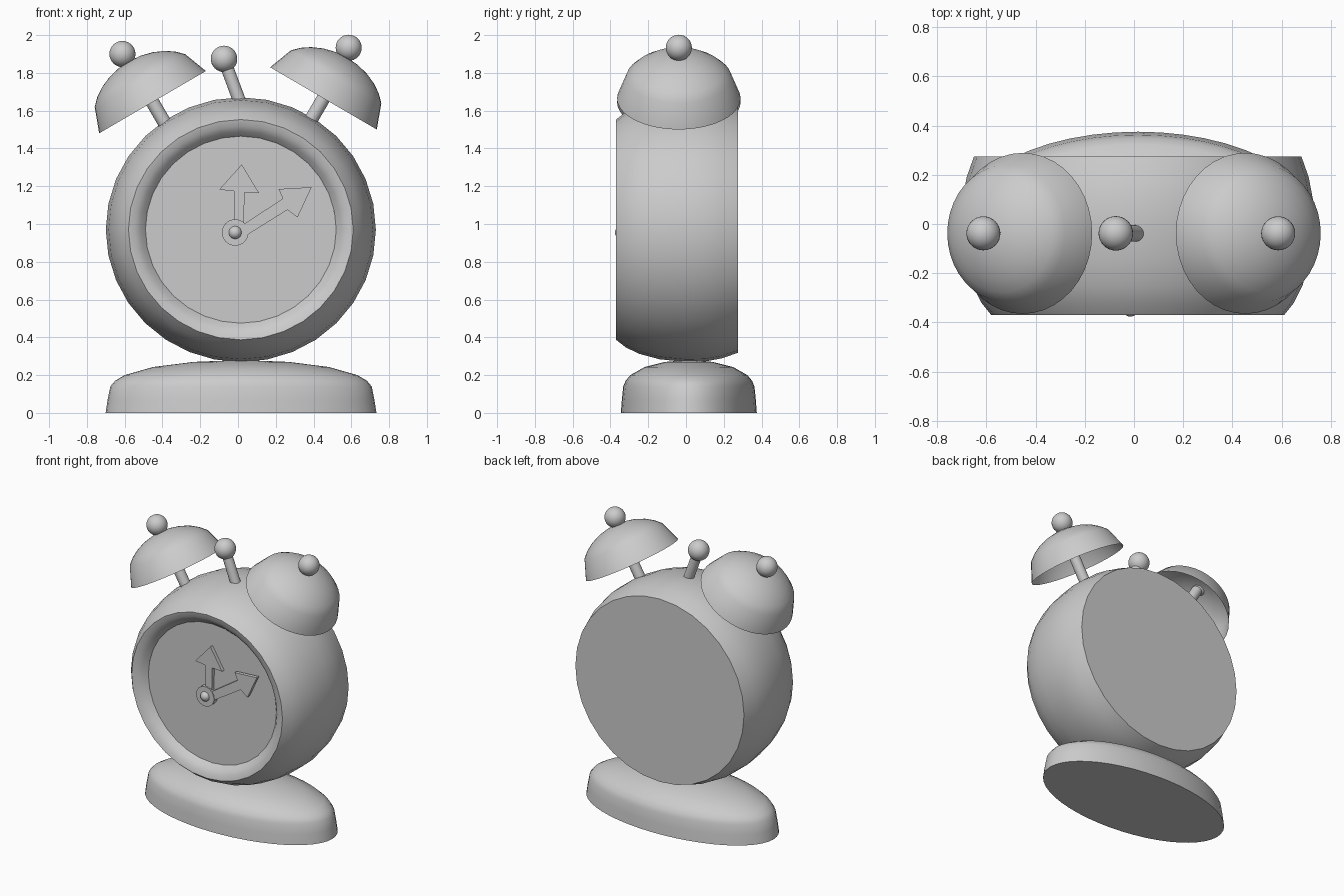
import bpy, bmesh
from math import sin, cos, pi, radians
from mathutils import Vector

if "Cube" in bpy.data.objects:
    bpy.data.objects.remove(bpy.data.objects["Cube"])


def finish(name, bm, angle=40):
    bmesh.ops.recalc_face_normals(bm, faces=bm.faces)
    me = bpy.data.meshes.new(name)
    bm.to_mesh(me)
    bm.free()
    ob = bpy.data.objects.new(name, me)
    bpy.context.collection.objects.link(ob)
    bpy.ops.object.select_all(action='DESELECT')
    ob.select_set(True)
    bpy.context.view_layer.objects.active = ob
    bpy.ops.object.shade_smooth_by_angle(angle=radians(angle))
    return ob


def lathe(name, profile, loc, axis=(0, 0, 1), scale=(1, 1, 1), segs=32, angle=40):
    """Spin (radius, height) points about the given axis; radius 0 closes a pole."""
    bm = bmesh.new()
    rings = []
    for r, h in profile:
        n = segs if r > 0 else 1
        rings.append([bm.verts.new((r * cos(2 * pi * i / segs), r * sin(2 * pi * i / segs), h))
                      for i in range(n)])
    for a, b in zip(rings, rings[1:]):
        for i in range(segs):
            j = (i + 1) % segs
            quad = [a[i % len(a)], a[j % len(a)], b[j % len(b)], b[i % len(b)]]
            bm.faces.new(list(dict.fromkeys(quad)))
    ob = finish(name, bm, angle)
    ob.location = loc
    ob.scale = scale
    ob.rotation_euler = Vector(axis).to_track_quat('Z', 'Y').to_euler()
    return ob


def ball(name, loc, r):
    pts = [(r * sin(pi * k / 16) if 0 < k < 16 else 0, -r * cos(pi * k / 16)) for k in range(17)]
    return lathe(name, pts, loc)


def rod(name, a, b, r):
    a, b = Vector(a), Vector(b)
    d = b - a
    return lathe(name, [(0, 0), (r, 0), (r, d.length), (0, d.length)], a, d, segs=20)


def plate(name, pts, y0, y1):
    """Flat outline in the front (x, z) plane, given thickness along y."""
    bm = bmesh.new()
    face = bm.faces.new([bm.verts.new((x, y0, z)) for x, z in pts])
    ext = bmesh.ops.extrude_face_region(bm, geom=[face])
    bmesh.ops.translate(bm, vec=(0, y1 - y0, 0),
                        verts=[v for v in ext['geom'] if isinstance(v, bmesh.types.BMVert)])
    return finish(name, bm, 20)


FRONT = (0, -1, 0)
MID_Y = -0.038

# Oval foot
lathe("base", [(0, 0), (1, 0), (0.985, 0.07), (0.965, 0.14), (0.93, 0.17), (0.86, 0.2),
               (0.65, 0.243), (0.35, 0.27), (0, 0.28)],
      (0.016, 0.015, 0), scale=(0.717, 0.36, 1), segs=48)

# Drum body with raised rim and recessed dial
lathe("clock_body", [(0.505, 0.31), (0.53, 0.34), (0.56, 0.362), (0.595, 0.37), (0.635, 0.32),
                     (0.67, 0.25), (0.7, 0.14), (0.715, 0), (0.712, -0.1), (0.695, -0.19),
                     (0.665, -0.275), (0, -0.275)],
      (0.015, 0, 0.97), FRONT, (1, 0.98, 1))
lathe("dial", [(0.505, 0), (0, 0)], (0.015, -0.31, 0.968), FRONT, segs=48)

# Hands and hub
plate("hour_hand", [(-0.018, 0.99), (0.03, 0.99), (0.035, 1.168), (0.112, 1.163),
                    (0.02, 1.315), (-0.1, 1.182), (-0.022, 1.174)], -0.34, -0.315)
plate("minute_hand", [(0.01, 0.985), (0.03, 0.93), (0.262, 1.075), (0.315, 1.035),
                      (0.39, 1.195), (0.215, 1.185), (0.237, 1.135)], -0.345, -0.32)
lathe("hand_hub", [(0, 0), (0.07, 0), (0.07, 0.04), (0, 0.04)], (-0.015, -0.31, 0.955), FRONT)
ball("hub_pin", (-0.015, -0.341, 0.955), 0.035)

# Bells: shallow open domes tilted outward, each on a post with a knob
dome = [(0.327 * cos(radians(a)) if a < 90 else 0, 0.25 * sin(radians(a)))
        for a in (0, 32, 43, 54, 66, 78, 90)]
for side, s, z, kx, kz in (("left", -1, 1.645, -0.612, 1.9), ("right", 1, 1.665, 0.586, 1.933)):
    rim = Vector((s * 0.4525, MID_Y, z))
    axis = Vector((s * 0.504, 0, 0.864))
    lathe(side + "_bell", dome, rim, axis, segs=40, angle=60)
    rod(side + "_bell_post", rim - axis * 0.18, rim + axis * 0.235, 0.036)
    ball(side + "_bell_knob", (kx, MID_Y, kz), 0.069)

# Striker
rod("striker_stem", (0.012, MID_Y, 1.64), (-0.07, MID_Y, 1.86), 0.034)
ball("striker_head", (-0.074, MID_Y, 1.874), 0.07)
